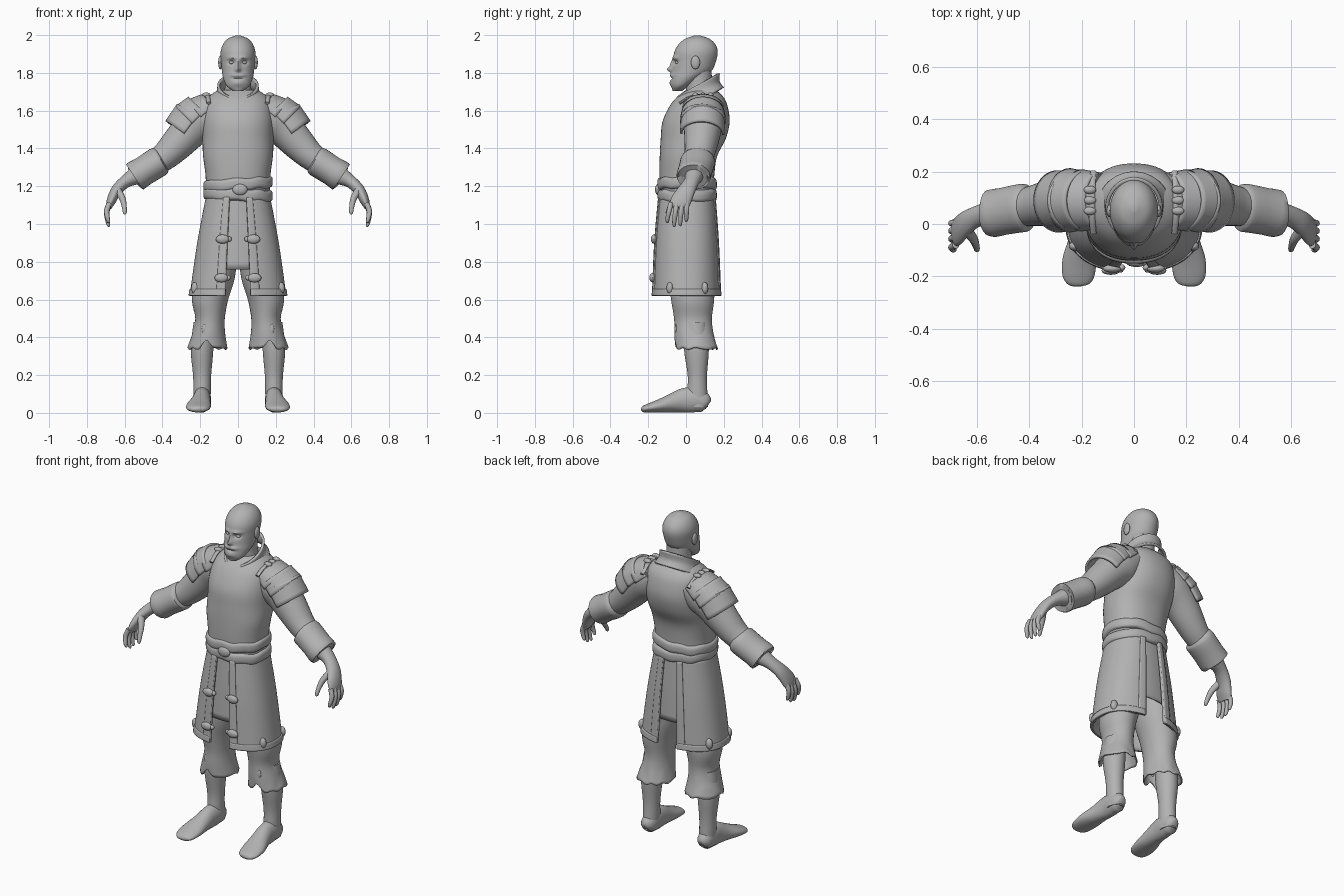
import bpy, bmesh, math
from mathutils import Vector

grey = bpy.data.materials.new("plain grey")
grey.diffuse_color = (0.45, 0.45, 0.45, 1)


def finish(name, bm, mirror=False, thick=0):
    bmesh.ops.recalc_face_normals(bm, faces=bm.faces)
    me = bpy.data.meshes.new(name)
    bm.to_mesh(me)
    bm.free()
    me.materials.append(grey)
    ob = bpy.data.objects.new(name, me)
    bpy.context.collection.objects.link(ob)
    if thick:
        m = ob.modifiers.new("thickness", 'SOLIDIFY')
        m.thickness, m.offset = thick, 0
    if mirror:
        m = ob.modifiers.new("mirror", 'MIRROR')
        m.use_mirror_merge = False
    bpy.ops.object.select_all(action='DESELECT')
    ob.select_set(True)
    bpy.context.view_layer.objects.active = ob
    bpy.ops.object.shade_smooth_by_angle(angle=math.radians(45))
    return ob


def spline(keys, steps):
    """Catmull-Rom through rows of numbers."""
    out, n = [], len(keys)
    for i in range(n - 1):
        p = [keys[max(i - 1, 0)], keys[i], keys[i + 1], keys[min(i + 2, n - 1)]]
        for k in range(steps):
            t = k / steps
            out.append([0.5 * (2 * b + (c - a) * t + (2 * a - 5 * b + 4 * c - d) * t * t
                               + (3 * b - a - 3 * c + d) * t ** 3) for a, b, c, d in zip(*p)])
    return out + [list(keys[-1])]


def loft(name, keys, ref=None, arc=None, segs=32, steps=4, power=1.0, cap=True,
         warp=None, mirror=False, thick=0):
    """Rows are x, y, z, radius a, radius b. Without ref the rings lie flat;
    with ref they stand across the path and radius b follows ref."""
    rows = spline(keys, steps)
    bm, rings = bmesh.new(), []
    lo, hi = arc or (0, 360)
    count = segs + 1 if arc else segs
    for i, r in enumerate(rows):
        a, b = Vector((1, 0, 0)), Vector((0, 1, 0))
        if ref:
            t = (Vector(rows[min(i + 1, len(rows) - 1)][:3]) - Vector(rows[max(i - 1, 0)][:3])).normalized()
            b = Vector(ref)
            b = (b - t * b.dot(t)).normalized()
            a = b.cross(t)
        ring = []
        for j in range(count):
            ang = math.radians(lo + (hi - lo) * j / segs)
            c, s = math.cos(ang), math.sin(ang)
            co = Vector(r[:3]) + a * r[3] * math.copysign(abs(c) ** power, c) \
                + b * r[4] * math.copysign(abs(s) ** power, s)
            ring.append(bm.verts.new(warp(co) if warp else co))
        rings.append(ring)
    for p, q in zip(rings, rings[1:]):
        for j in range(segs):
            k = (j + 1) % count
            bm.faces.new((p[j], p[k], q[k], q[j]))
    if cap and not arc:
        bm.faces.new(rings[0])
        bm.faces.new(rings[-1])
    return finish(name, bm, mirror, thick)


def blob(name, loc, size, mirror=True):
    bm = bmesh.new()
    bmesh.ops.create_uvsphere(bm, u_segments=16, v_segments=10, radius=1)
    bmesh.ops.scale(bm, vec=size, verts=bm.verts)
    bmesh.ops.translate(bm, vec=loc, verts=bm.verts)
    return finish(name, bm, mirror)


# Head with brow, eye sockets, nose, moustache and mouth pressed into the face
def face(co):
    if co.y < 0.02:
        x, z = abs(co.x), co.z
        bump = lambda d, x0, z0, w, h: d * math.exp(-((x - x0) / w) ** 2 - ((z - z0) / h) ** 2)
        co.y += (bump(-0.010, .03, 1.880, .026, .010) + bump(0.016, .034, 1.856, .017, .011)
                 + bump(-0.022, 0, 1.818, .013, .014) + bump(-0.014, 0, 1.845, .010, .026)
                 + bump(-0.008, .02, 1.788, .026, .009) + bump(0.009, 0, 1.771, .024, .005)
                 + bump(-0.008, 0, 1.745, .035, .016))
    return co


loft("head", [(0, -.045, 1.705, .028, .025), (0, -.03, 1.73, .060, .047), (0, 0, 1.77, .078, .08),
              (0, .030, 1.81, .085, .105), (0, .045, 1.86, .090, .113), (0, .053, 1.91, .092, .115),
              (0, .058, 1.95, .080, .098), (0, .06, 1.98, .055, .065), (0, .06, 1.998, .012, .015)],
     segs=72, steps=8, warp=face)
blob("ear", (.094, .05, 1.855), (.011, .024, .036))
blob("eye", (.034, -.045, 1.855), (.013, .012, .009))
loft("neck", [(0, .07, 1.64, .085, .08), (0, .07, 1.72, .07, .07), (0, .065, 1.82, .07, .07)])

# Torso in a fitted vest
loft("torso", [(0, .005, 1.15, .168, .140), (0, .005, 1.26, .172, .145), (0, .013, 1.36, .185, .152),
               (0, .038, 1.45, .188, .172), (0, .053, 1.54, .190, .178), (0, .066, 1.62, .182, .155),
               (0, .075, 1.67, .160, .125), (0, .080, 1.71, .105, .080)], segs=48, power=.88)


# Standing collar, high at the back and open in front
def tilt_collar(co):
    co.z += (co.y - .06) * .55 - .03 * math.exp(-(co.x / .03) ** 2) * (co.y < 0)
    return co


loft("collar", [(0, .065, 1.645, .135, .130), (0, .062, 1.69, .108, .110), (0, .06, 1.735, .102, .112)],
     arc=(-86, 266), segs=48, warp=tilt_collar, thick=.014)

# Belt bands wound around the waist
for name, z, slope in (("upper_belt", 1.212, .05), ("lower_belt", 1.155, -.05)):
    def lean(co, s=slope):
        co.z += s * co.x + .004 * math.sin(co.x * 45 + co.y * 30)
        return co
    loft(name, [(0, .006, z - .031, .166, .142), (0, .006, z - .02, .182, .156), (0, .006, z + .02, .182, .156),
                (0, .006, z + .031, .166, .142)], segs=64, steps=3, power=.88, warp=lean)
blob("belt_tuck", (.01, -.148, 1.182), (.04, .016, .03), mirror=False)

# Skirt: inner layer, two side panels open at front and back, trims and hem
skirt = lambda g: [(0, .005, 1.15, .163 + g, .145 + g), (0, .003, .90, .210 + g, .165 + g),
                   (0, .003, .62, .250 + g, .177 + g)]
loft("inner_skirt", [(0, .005, 1.15, .15, .13), (0, .005, .95, .18, .143), (0, .005, .76, .205, .15)],
     power=.85, cap=False, thick=.008)
loft("skirt_panel", skirt(0), arc=(-78, 78), power=.85, mirror=True, thick=.012, segs=40, steps=6)
for lo, hi in ((-78, -67), (67, 78)):
    loft("skirt_edge_trim", skirt(.006), arc=(lo, hi), power=.85, mirror=True, thick=.008, segs=4, steps=6)
loft("skirt_hem", [(0, .003, .655, .252, .181), (0, .003, .62, .257, .184)], arc=(-78, 78),
     power=.85, mirror=True, thick=.010, segs=40)
for x, y, z in ((.082, -.170, .92), (.088, -.178, .715)):
    blob("skirt_toggle", (x, y, z), (.036, .016, .024))
    blob("toggle_loop", (x - .035, y + .004, z), (.014, .012, .014))
for x, y in ((.226, -.085), (.226, .10)):
    blob("hem_bead", (x, y, .66), (.022, .018, .032))


# Trousers with a torn notch at the front hem
def tear(co):
    if co.z < .40 and co.y < .03:
        co.z += .055 * max(0, 1 - abs(co.x - .165) / .035) * (.40 - co.z) / .06
    if co.z < .40:
        co.z += .006 * math.sin(co.x * 90 + co.y * 60)
    return co


loft("trouser_leg", [(.095, .03, .88, .09, .12), (.120, .03, .72, .10, .118), (.148, .035, .6, .092, .11),
                     (.148, .037, .5, .074, .096), (.155, .042, .42, .083, .10), (.162, .055, .34, .102, .11)],
     segs=48, cap=False, warp=tear, mirror=True, thick=.008)
blob("trouser_patch", (.178, -.052, .445), (.014, .008, .026))

# Lower legs and feet
loft("shin", [(.18, .05, .48, .055, .06), (.19, .055, .34, .060, .066), (.19, .060, .2, .048, .051),
              (.19, .060, .11, .046, .053), (.19, .063, .03, .044, .053)], mirror=True)
loft("foot", [(.19, .118, .042, .026, .022), (.19, .10, .052, .050, .040), (.19, .05, .068, .066, .048),
              (.192, -.01, .066, .065, .048), (.198, -.07, .053, .051, .054), (.208, -.14, .037, .035, .065),
              (.213, -.20, .025, .023, .060), (.215, -.228, .019, .016, .042), (.215, -.238, .017, .005, .015)],
     ref=(1, 0, 0), mirror=True)

# Sleeves, cuffs and forearms
Y = (0, 1, 0)
loft("sleeve", [(.12, .085, 1.60, .10, .11), (.19, .088, 1.555, .118, .112), (.25, .088, 1.50, .10, .10),
                (.32, .08, 1.425, .088, .088), (.38, .07, 1.365, .076, .078), (.44, .06, 1.32, .066, .068)],
     ref=Y, mirror=True)
loft("cuff", [(.40, .062, 1.343, .062, .07), (.412, .062, 1.336, .078, .09), (.44, .059, 1.318, .080, .092),
              (.50, .048, 1.28, .078, .09), (.543, .040, 1.253, .082, .091), (.546, .040, 1.251, .070, .076),
              (.52, .045, 1.267, .05, .05)], ref=Y, steps=2, mirror=True)
loft("forearm", [(.46, .055, 1.305, .05, .052), (.53, .045, 1.262, .05, .05), (.595, .03, 1.225, .034, .040),
                 (.643, .003, 1.178, .030, .046), (.672, -.028, 1.12, .024, .054),
                 (.684, -.036, 1.085, .014, .046)], ref=Y, mirror=True)

# Fingers and thumb
for y, tip, length in ((-.080, -.098, .090), (-.050, -.062, .108), (-.022, -.030, .105), (.004, .002, .085)):
    z = 1.11
    loft("finger", [(.680, y, z, .014, .014), (.695, (y + tip) / 2, z - length * .45, .014, .013),
                    (.690, tip, z - length * .9, .011, .011), (.684, tip, z - length * 1.1, .008, .008),
                    (.682, tip, z - length * 1.16, .002, .002)], ref=Y, segs=12, mirror=True)
loft("thumb", [(.640, -.02, 1.18, .022, .024), (.612, -.058, 1.135, .017, .018), (.602, -.085, 1.09, .013, .013),
               (.599, -.098, 1.06, .010, .010), (.598, -.101, 1.05, .002, .002)], ref=Y, segs=12, mirror=True)

# Layered shoulder plates and the knots that tie them on
plates = [((.135, .09, 1.622, .078, .100), (.20, .09, 1.568, .108, .112)),
          ((.185, .09, 1.595, .104, .104), (.245, .09, 1.535, .118, .116)),
          ((.225, .09, 1.565, .114, .108), (.290, .086, 1.477, .110, .112))]
for start, end in plates:
    loft("shoulder_plate", [start, end], ref=Y, arc=(88, 272), segs=28, mirror=True, thick=.014)
for y in (.05, .09, .13):
    blob("shoulder_knot", (.168, y, 1.682), (.024, .016, .014))
loft("shoulder_strap", [(.155, -.035, 1.64, .008, .012), (.16, .03, 1.675, .008, .012),
                        (.16, .12, 1.677, .008, .012), (.155, .20, 1.63, .008, .012)],
     ref=(1, 0, 0), segs=10, mirror=True)
